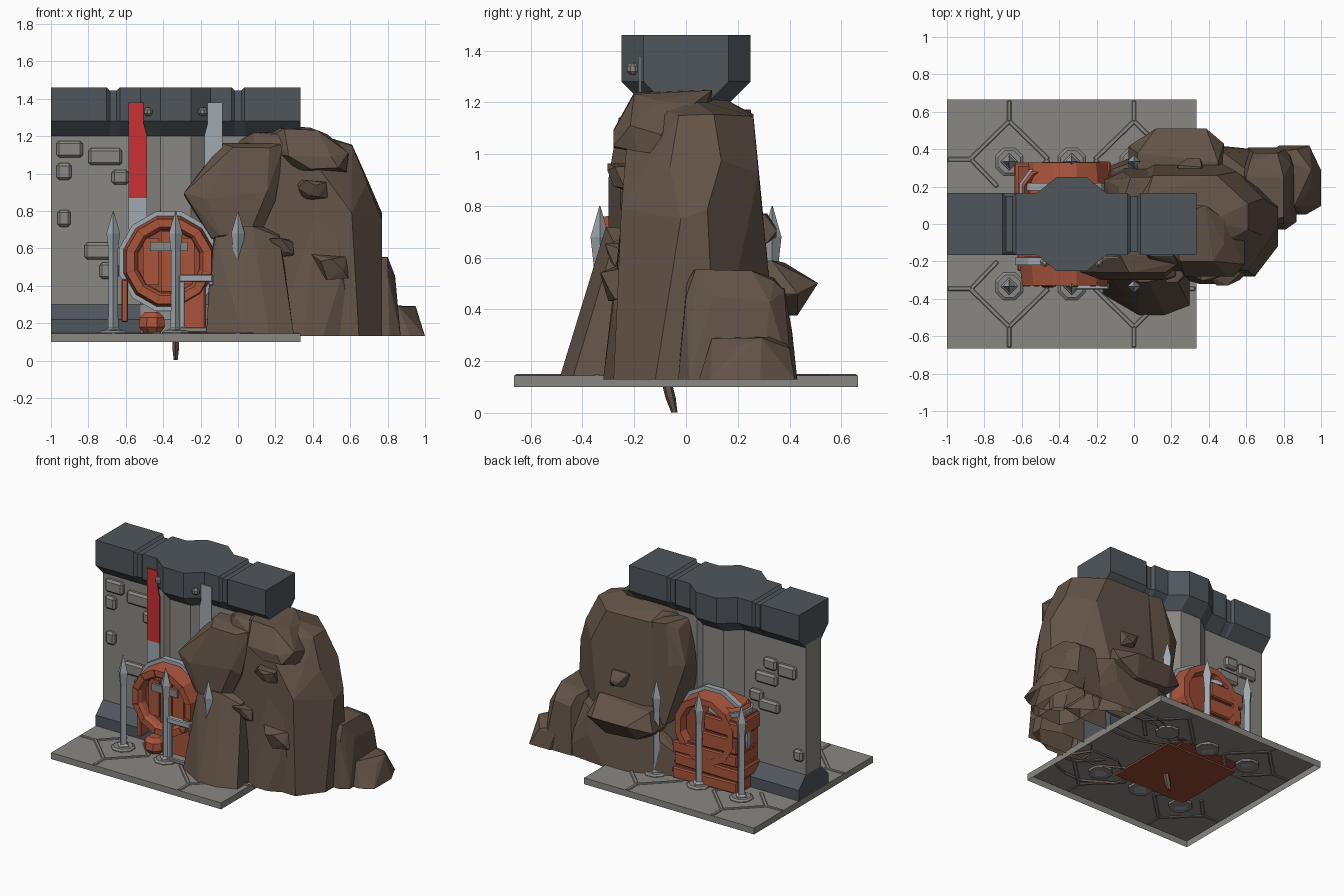
import bpy, bmesh, math, random
from mathutils import Vector, Matrix

if "Cube" in bpy.data.objects:
    bpy.data.objects.remove(bpy.data.objects["Cube"])

random.seed(4)

def mat(name, rgb):
    m = bpy.data.materials.new(name)
    m.diffuse_color = (*[(c / 255) ** 2.2 for c in rgb], 1)
    m.use_nodes = True
    m.node_tree.nodes["Principled BSDF"].inputs["Base Color"].default_value = m.diffuse_color
    return m

STONE = mat("wall_grey", (137, 134, 129))
SLATE = mat("slate", (81, 87, 93))
ROCK = mat("rock_brown", (99, 84, 73))
CLAY = mat("clay_red", (168, 86, 63))
DARK = mat("dark_clay", (148, 74, 54))
METAL = mat("metal", (160, 168, 174))
RED = mat("banner_red", (200, 52, 54))

def finish(name, bm, mats, rule=None):
    bmesh.ops.recalc_face_normals(bm, faces=bm.faces)
    if rule:
        for f in bm.faces:
            f.material_index = rule(f)
    me = bpy.data.meshes.new(name)
    bm.to_mesh(me)
    bm.free()
    ob = bpy.data.objects.new(name, me)
    for m in mats:
        me.materials.append(m)
    bpy.context.collection.objects.link(ob)
    return ob

def loft(name, rings, mats, rule=None, close=False):
    """Skin a list of equal-length rings; close joins last to first."""
    bm = bmesh.new()
    vs = [[bm.verts.new(p) for p in r] for r in rings]
    n = len(vs[0])
    for a, b in zip(vs, vs[1:] + vs[:1] if close else vs[1:]):
        for i in range(n):
            j = (i + 1) % n
            bm.faces.new((a[i], a[j], b[j], b[i]))
    if not close:
        bm.faces.new(vs[0])
        bm.faces.new(vs[-1])
    return finish(name, bm, mats, rule)

def box(name, c, s, m, bevel=0.0, rot=(0, 0, 0)):
    bm = bmesh.new()
    bmesh.ops.create_cube(bm, size=1, matrix=Matrix.Diagonal((*s, 1)))
    if bevel:
        bmesh.ops.bevel(bm, geom=bm.edges[:], offset=bevel, segments=1, affect='EDGES')
    ob = finish(name, bm, [m])
    ob.location, ob.rotation_euler = c, rot
    return ob

def ring(c, r, n, axis='Z', turn=0.5):
    out = []
    for i in range(n):
        a = (i + turn) * math.tau / n
        u, v = r * math.cos(a), r * math.sin(a)
        out.append((c[0] + u, c[1] + v, c[2]) if axis == 'Z' else (c[0] + u, c[1], c[2] + v))
    return out

def strip(a, b):
    """Narrow floor seam between two points."""
    d = Vector((b[0] - a[0], b[1] - a[1]))
    box("floor_seam", ((a[0] + b[0]) / 2, (a[1] + b[1]) / 2, 0.145), (d.length, 0.024, 0.012), STONE,
        0.004, (0, 0, math.atan2(d.y, d.x)))

# Floor slab, open underneath
bm = bmesh.new()
bmesh.ops.create_cube(bm, size=1, matrix=Matrix.Translation((-0.333, 0, 0.1225)) @ Matrix.Diagonal((1.333, 1.33, 0.045, 1)))
bmesh.ops.delete(bm, geom=[f for f in bm.faces if f.normal.z < -0.5], context='FACES_ONLY')
finish("floor", bm, [STONE])

# Floor tile seams
for sy in (-1, 1):
    for cx in (-0.667, 0.0):
        strip((cx, sy * 0.66), (cx, sy * 0.55))
        for sx in (-1, 1):
            strip((cx, sy * 0.55), (cx + sx * 0.21, sy * 0.345))
    strip((-0.995, sy * 0.345), (-0.87, sy * 0.345))
    strip((0.21, sy * 0.345), (0.328, sy * 0.345))
    for cx in (-0.87, -0.457, -0.21, 0.21):
        strip((cx, sy * 0.345), (cx + (0.14 if cx in (-0.87, -0.21) else -0.14), sy * 0.2))

# Wall with central pillar and skirting
def outline(z, d):
    half = [(-1, 0.085 + d), (-0.52, 0.085 + d), (-0.415, 0.17 + d),
            (-0.252, 0.17 + d), (-0.147, 0.085 + d), (0.333, 0.085 + d)]
    return [(x, -y, z) for x, y in half] + [(x, y, z) for x, y in reversed(half)]

def wall_colour(f):
    c = f.calc_center_median()
    return 1 if c.z < 0.31 and not -0.53 < c.x < -0.14 else 0

loft("wall", [outline(z, d) for z, d in ((0.143, 0.08), (0.22, 0.08), (0.3, 0), (1.22, 0))], [STONE, SLATE], wall_colour)

# Coping swept along the wall, with two notches and a central bulge
half = [(-1, 0.165, 0), (-0.702, 0.165, 0), (-0.685, 0.165, 0.016), (-0.649, 0.165, 0.016), (-0.632, 0.165, 0),
        (-0.52, 0.165, 0), (-0.415, 0.25, 0), (-0.252, 0.25, 0), (-0.147, 0.165, 0), (-0.035, 0.165, 0),
        (-0.018, 0.165, 0.016), (0.018, 0.165, 0.016), (0.035, 0.165, 0), (0.333, 0.165, 0)]
loft("coping", [[(x, -h + k, 1.28), (x, -h + k, 1.46 - k), (x, h - k, 1.46 - k), (x, h - k, 1.28),
                 (x, h - 0.08, 1.2), (x, 0.08 - h, 1.2)] for x, h, k in half], [SLATE])

# Raised wall bricks on both sides
front = [(-0.9, 1.13, 0.14, 0.09), (-0.71, 1.09, 0.18, 0.09), (-0.93, 1.01, 0.08, 0.09), (-0.63, 0.98, 0.09, 0.08),
         (-0.93, 0.76, 0.07, 0.09), (-0.74, 0.585, 0.16, 0.09), (-0.69, 0.48, 0.1, 0.09), (0.13, 1.15, 0.08, 0.07)]
back = [(-0.86, 1.0, 0.14, 0.09), (-0.73, 1.02, 0.1, 0.08), (-0.7, 0.91, 0.17, 0.08), (-0.62, 0.77, 0.1, 0.08),
        (-0.72, 0.72, 0.16, 0.08), (-0.95, 0.43, 0.07, 0.08)]
for side, bricks in ((-1, front), (1, back)):
    for x, z, w, h in bricks:
        box("wall_brick", (x, side * 0.09, z), (w, 0.05, h), STONE, 0.014)

# Hanging banners and bolts
def banner(name, z0, z1, flip, m):
    rings = []
    for z in [z1] + [z for z in (1.27, 1.2) if z0 < z < z1] + [z0]:
        xs = (-0.585, -0.505 if z > 1.22 else -0.487)
        xs = [-0.667 - x for x in xs] if flip else xs
        rings.append([(xs[0], -0.182, z), (xs[1], -0.182, z), (xs[1], -0.174, z), (xs[0], -0.174, z)])
    loft(name, rings, [m])

banner("red_banner", 0.87, 1.379, False, RED)
banner("red_banner_tail", 0.7, 0.87, False, METAL)
banner("grey_banner", 0.7, 1.379, True, METAL)
for x in (-0.478, -0.189):
    box("bolt", (x, -0.204, 1.33), (0.045, 0.045, 0.045), STONE, 0.012, (0, 0, 0.68 if x > -0.3 else -0.68))

# Six spikes on octagonal feet
for x in (-0.667, -0.333, 0.0):
    for y in (-0.333, 0.333):
        loft("spike_foot", [ring((x, y, z), r, 8) for z, r in ((0.13, 0.08), (0.15, 0.08), (0.16, 0.065))], [STONE])
        loft("spike", [ring((x, y, z), r, 4, turn=0) for z, r in
                       ((0.13, 0.05), (0.165, 0.045), (0.175, 0.027), (0.58, 0.025), (0.68, 0.036), (0.8, 0.002))], [METAL])

# Large barrel lying through the wall
C = (-0.37, 0.53)
def bring(y, r):
    return ring((C[0], y, C[1]), r, 12, 'Y')
loft("barrel", [bring(y, r) for y, r in
                ((-0.27, 0.17), (-0.31, 0.175), (-0.33, 0.19), (-0.33, 0.235), (-0.18, 0.255), (0.18, 0.255),
                 (0.33, 0.235), (0.33, 0.19), (0.28, 0.175))], [CLAY, DARK],
     lambda f: 1 if len(f.verts) > 4 else 0)
for y in (-0.2, 0.2):
    loft("barrel_hoop", [bring(y + d, r) for d, r in ((-0.02, 0.25), (-0.02, 0.275), (0.02, 0.275), (0.02, 0.25))],
         [METAL], close=True)
for i in range(12):
    a = i * math.tau / 12 + math.tau / 24
    box("barrel_stave_joint", (C[0] + 0.213 * math.cos(a), -0.331, C[1] + 0.213 * math.sin(a)),
        (0.04, 0.006, 0.007), DARK, rot=(0, -a, 0))
for k in (-1, 0, 1):
    box("barrel_lid_plank", (C[0] + k * 0.095, -0.272, C[1]), (0.085, 0.014, 0.32 - 0.07 * abs(k)), CLAY)
box("barrel_lid_bar", (C[0], -0.285, C[1] + 0.08), (0.2, 0.02, 0.05), STONE)

# Stacked plank crates behind the wall
for x0, x1, z0, z1, n in ((-0.63, -0.13, 0.14, 0.42, 3), (-0.63, -0.36, 0.42, 0.66, 2)):
    box("crate", ((x0 + x1) / 2, 0.18, (z0 + z1) / 2), (x1 - x0 - 0.02, 0.26, z1 - z0), DARK)
    h = (z1 - z0) / n
    for i in range(n):
        box("crate_plank", ((x0 + x1) / 2 + 0.008 * (-1) ** i, 0.18, z0 + h * (i + 0.5)),
            (x1 - x0, 0.3, h - 0.014), CLAY, 0.008, (0, 0.02 * (-1) ** i, 0.015))
box("crate_base", (-0.37, -0.03, 0.135), (0.56, 0.52, 0.012), DARK)

# Small upright barrel on the crates
K = (-0.47, 0.17)
loft("keg", [ring((*K, z), r, 10) for z, r in ((0.55, 0.14), (0.7, 0.135), (0.72, 0.12), (0.7, 0.1))], [CLAY])
loft("keg_hoop", [ring((*K, z), r, 10) for z, r in ((0.665, 0.13), (0.665, 0.15), (0.695, 0.15), (0.695, 0.13))],
     [METAL], close=True)

# Front stand, bracket and pot
box("stand_block", (-0.25, -0.24, 0.28), (0.16, 0.1, 0.28), CLAY, 0.012)
box("stand_side", (-0.605, -0.2, 0.32), (0.035, 0.1, 0.23), CLAY, 0.006)
box("bracket_arm", (-0.225, -0.33, 0.44), (0.18, 0.04, 0.04), METAL, 0.006)
box("bracket_tip", (-0.145, -0.29, 0.43), (0.025, 0.1, 0.055), METAL, 0.005)
box("bracket_post", (-0.3, -0.33, 0.3), (0.03, 0.03, 0.3), METAL, 0.005)
box("bracket_foot", (-0.235, -0.31, 0.165), (0.2, 0.08, 0.03), STONE, 0.006)
loft("pot", [ring((-0.46, -0.27, z), r, 8) for z, r in ((0.15, 0.05), (0.18, 0.075), (0.23, 0.07), (0.26, 0.04))], [CLAY])

# Short peg under the floor
loft("peg", [ring((-0.333, y, z), r, 6) for y, z, r in ((-0.08, 0.14, 0.02), (-0.06, 0.06, 0.02), (-0.045, 0.002, 0.012))], [ROCK])

# Rocks: hulls around levels of (z, x range, y range), open where they meet the ground
def rock(name, levels, cut=0.3):
    bm = bmesh.new()
    for z, x0, x1, y0, y1 in levels:
        w, d = x1 - x0, y1 - y0
        for px, sx in ((x0, 1), (x1, -1)):
            for py, sy in ((y0, 1), (y1, -1)):
                a, b = (random.uniform(0.4, 1.5) * cut for _ in range(2))
                dz = random.uniform(-0.03, 0.03) if z > 0.14 else 0
                bm.verts.new((px + sx * w * a, py, z + dz))
                bm.verts.new((px, py + sy * d * b, z - dz))
    out = bmesh.ops.convex_hull(bm, input=bm.verts[:])
    junk = {g for g in out["geom_interior"] + out["geom_unused"] if isinstance(g, bmesh.types.BMVert)}
    bmesh.ops.delete(bm, geom=list(junk), context='VERTS')
    bmesh.ops.dissolve_limit(bm, angle_limit=0.12, verts=bm.verts[:], edges=bm.edges[:])
    bmesh.ops.recalc_face_normals(bm, faces=bm.faces)
    ground = [f for f in bm.faces if f.normal.z < -0.9 and f.calc_center_median().z < 0.15]
    bmesh.ops.delete(bm, geom=ground, context='FACES_ONLY')
    finish(name, bm, [ROCK])

rock("main_rock", [(0.13, -0.1, 0.77, -0.28, 0.36), (0.77, -0.08, 0.77, -0.25, 0.29), (0.95, -0.1, 0.69, -0.24, 0.28),
                   (1.15, -0.04, 0.61, -0.22, 0.26), (1.2, 0.02, 0.4, -0.17, 0.16)])
rock("overhang_rock", [(0.66, -0.14, 0.1, -0.3, -0.05), (0.88, -0.29, 0.2, -0.3, -0.1), (0.98, -0.22, 0.2, -0.24, -0.05),
                       (1.15, -0.08, 0.25, -0.26, 0.1)], 0.2)
rock("back_shoulder", [(0.5, -0.1, 0.2, 0.0, 0.3), (0.9, -0.16, 0.2, 0.05, 0.28), (1.15, -0.08, 0.25, 0.0, 0.25)])
rock("front_rock", [(0.13, -0.17, 0.3, -0.49, -0.15), (0.5, -0.15, 0.24, -0.37, -0.15), (0.69, -0.12, 0.22, -0.31, -0.12)])
rock("back_rock", [(0.13, -0.16, 0.72, 0.12, 0.43), (0.3, -0.12, 0.66, 0.12, 0.41), (0.48, 0.05, 0.62, 0.1, 0.38)])
rock("back_ledge", [(0.4, 0.02, 0.45, 0.15, 0.43), (0.48, -0.03, 0.48, 0.15, 0.51), (0.56, 0.02, 0.45, 0.15, 0.43)])
rock("side_rock", [(0.13, 0.55, 0.87, -0.03, 0.41), (0.45, 0.58, 0.84, 0.0, 0.38), (0.53, 0.6, 0.8, 0.0, 0.34)], 0.2)
rock("end_rock", [(0.13, 0.7, 1.0, 0.05, 0.42), (0.27, 0.7, 0.95, 0.1, 0.4)], 0.25)
rock("top_boulder", [(1.02, 0.3, 0.58, -0.28, 0.0), (1.1, 0.18, 0.59, -0.28, 0.05), (1.22, 0.17, 0.48, -0.2, 0.1)])
rock("front_spur", [(0.13, 0.2, 0.66, -0.32, -0.1), (0.45, 0.3, 0.6, -0.28, -0.1), (0.8, 0.35, 0.55, -0.24, -0.1)])
for x, y, z, r in ((0.4, -0.24, 0.92, 0.08), (0.49, -0.25, 0.52, 0.1), (0.22, -0.25, 0.62, 0.08), (0.3, 0.28, 0.72, 0.07)):
    rock("rock_knob", [(z - r * 0.6, x - r * 0.5, x + r, y - r * 0.5, y + r), (z + r * 0.3, x - r, x + r * 0.9, y - r * 0.8, y + r)])
